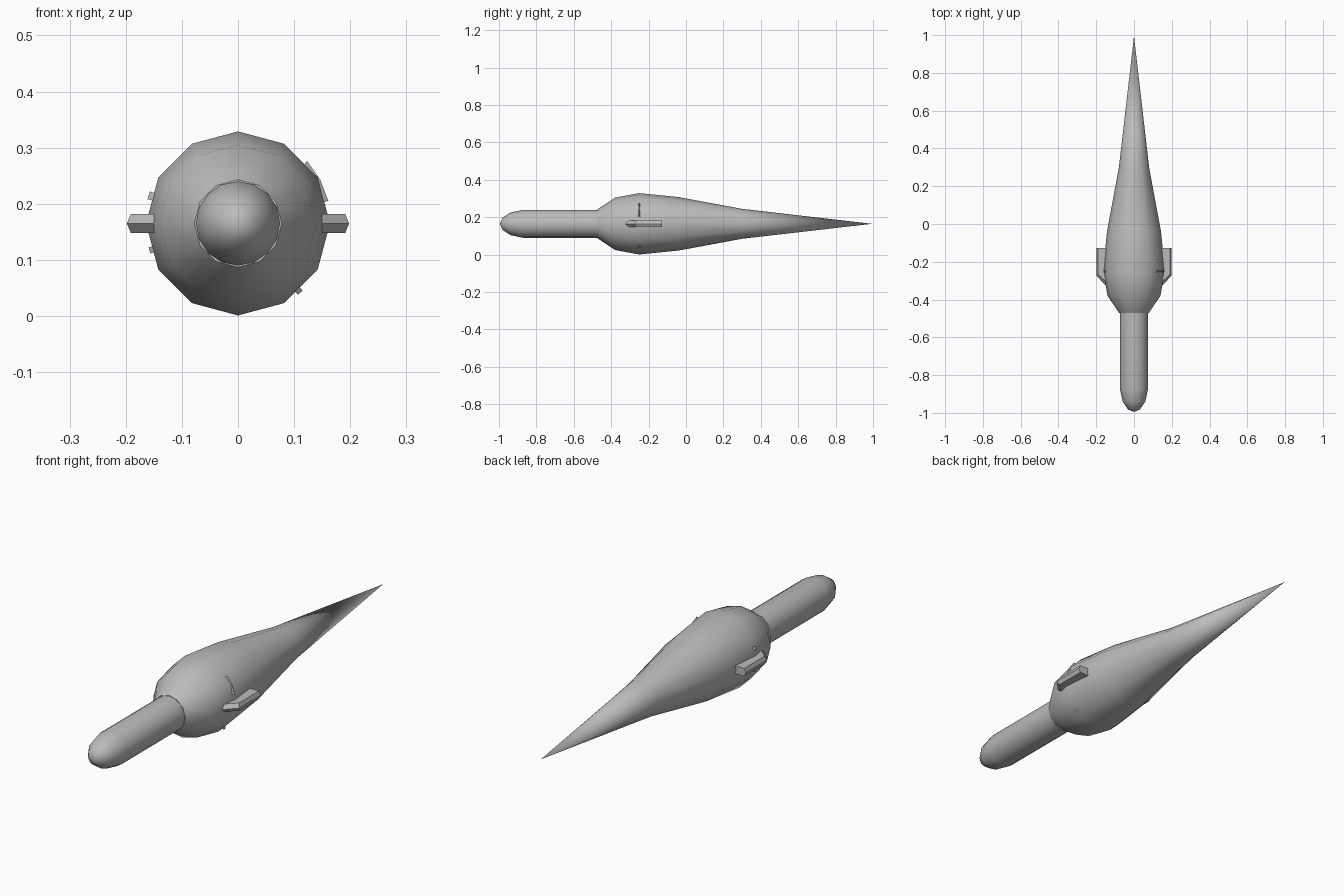
import bpy, bmesh, math
from mathutils import Vector

cube = bpy.data.objects.get("Cube")
if cube:
    bpy.data.objects.remove(cube, do_unlink=True)

AXIS_Z = 0.165

grey = bpy.data.materials.new("plain_grey")
grey.use_nodes = True
grey.diffuse_color = (0.5, 0.5, 0.5, 1)
grey.node_tree.nodes["Principled BSDF"].inputs["Base Color"].default_value = (0.5, 0.5, 0.5, 1)


def finish(name, bm, smooth_angle=None):
    bmesh.ops.recalc_face_normals(bm, faces=bm.faces)
    mesh = bpy.data.meshes.new(name)
    bm.to_mesh(mesh)
    bm.free()
    mesh.materials.append(grey)
    obj = bpy.data.objects.new(name, mesh)
    bpy.context.collection.objects.link(obj)
    if smooth_angle:
        bpy.ops.object.select_all(action='DESELECT')
        obj.select_set(True)
        bpy.context.view_layer.objects.active = obj
        bpy.ops.object.shade_smooth_by_angle(angle=math.radians(smooth_angle))
    return obj


def lathe(name, profile, sides):
    """Revolve (y, radius) points around the long axis."""
    bm = bmesh.new()
    rings = []
    for y, r in profile:
        count = sides if r > 0 else 1
        rings.append([bm.verts.new((r * math.sin(math.tau * i / sides), y,
                                    AXIS_Z + r * math.cos(math.tau * i / sides)))
                      for i in range(count)])
    for a, b in zip(rings, rings[1:]):
        for i in range(sides):
            j = (i + 1) % sides
            quad = [a[i % len(a)], a[j % len(a)], b[j % len(b)], b[i % len(b)]]
            bm.faces.new(list(dict.fromkeys(quad)))
    for ring in (rings[0], rings[-1]):
        if len(ring) > 1:
            bm.faces.new(ring)
    return finish(name, bm, 40)


# Tapered main body and the round-ended rod in front of it
lathe("body", [(-0.472, 0.078), (-0.38, 0.14), (-0.25, 0.164), (-0.04, 0.143),
               (0.3, 0.08), (0.995, 0)], 12)
lathe("front_rod", [(-0.995, 0), (-0.982, 0.032), (-0.94, 0.06), (-0.87, 0.075),
                    (-0.45, 0.075)], 16)


# Swept side fins: a wide middle outline between narrower top and bottom ones
def fin(name, side):
    bm = bmesh.new()
    middle = [(0.12, -0.335), (0.15, -0.325), (0.198, -0.275), (0.198, -0.127), (0.12, -0.127)]
    flat = [(0.12, -0.315), (0.15, -0.305), (0.191, -0.265), (0.191, -0.127), (0.12, -0.127)]
    layers = []
    for outline, dz in ((flat, -0.017), (middle, 0), (flat, 0.017)):
        layers.append([bm.verts.new((side * x, y, AXIS_Z + dz)) for x, y in outline])
    for a, b in zip(layers, layers[1:]):
        for i in range(len(a)):
            j = (i + 1) % len(a)
            bm.faces.new((a[i], a[j], b[j], b[i]))
    bm.faces.new(layers[0])
    bm.faces.new(layers[-1])
    finish(name, bm)


fin("left_fin", 1)
fin("right_fin", -1)


# Small raised chips around the widest part of the body
def chip(name, start, end, radius):
    bm = bmesh.new()
    ends = []
    for deg in (start, (start + end) / 2, end):
        a = math.radians(deg)
        out = Vector((math.cos(a), 0, math.sin(a)))
        base = Vector((0, -0.25, AXIS_Z))
        ends.append([bm.verts.new(base + out * r + Vector((0, dy, 0)))
                     for r, dy in ((0.145, -0.015), (radius, 0), (0.145, 0.015))])
    for a, b in zip(ends, ends[1:]):
        for i in range(3):
            j = (i + 1) % 3
            bm.faces.new((a[i], a[j], b[j], b[i]))
    bm.faces.new(ends[0])
    bm.faces.new(ends[-1])
    finish(name, bm)


for name, start, end, radius in (("upper_left_chip", 14, 42, 0.166),
                                 ("lower_left_chip", -50, -46, 0.166),
                                 ("upper_right_chip", 160, 165, 0.167),
                                 ("lower_right_chip", 195, 199, 0.165)):
    chip(name, start, end, radius)
